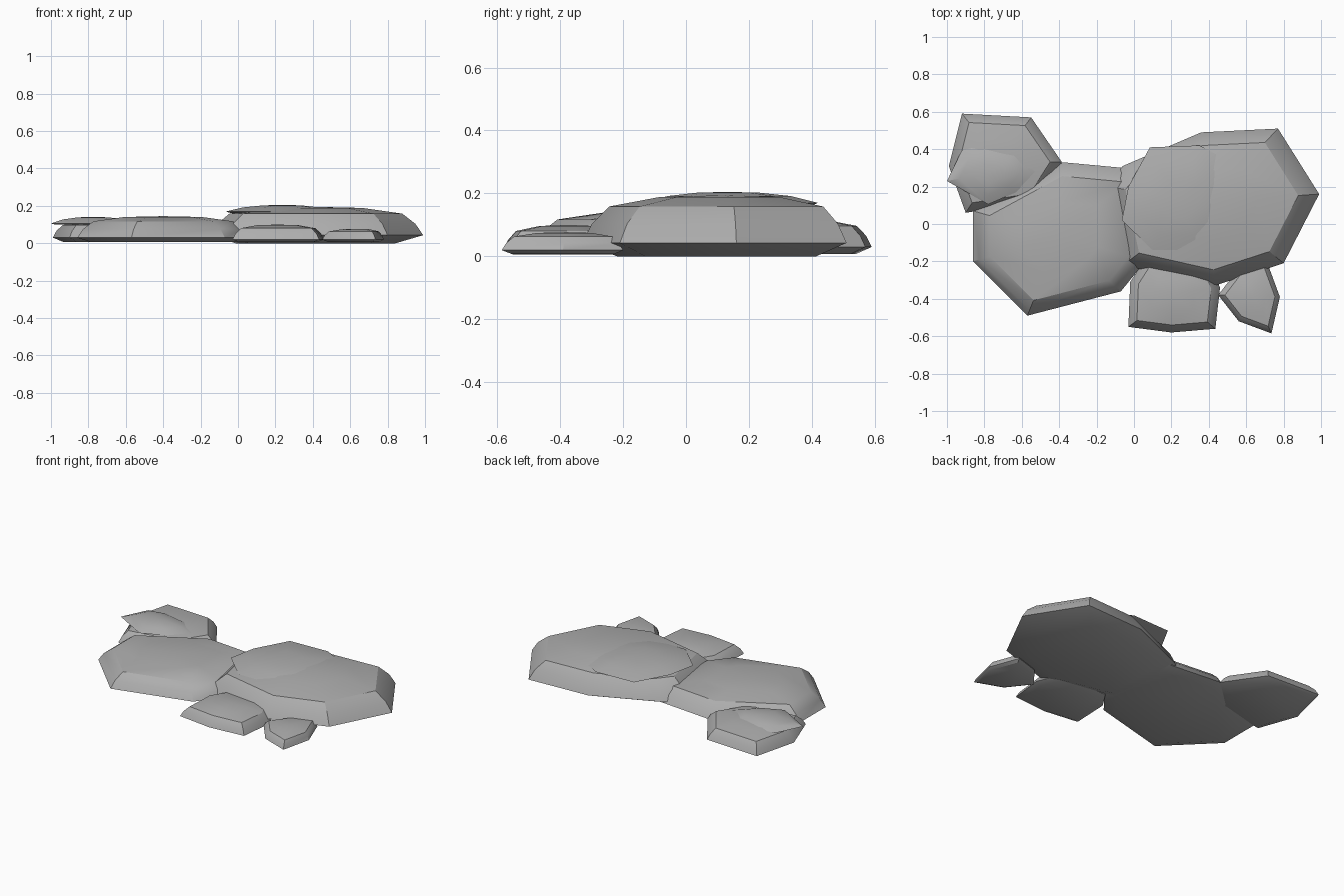
import bpy, bmesh, math

old = bpy.data.objects.get("Cube")
if old:
    bpy.data.objects.remove(old, do_unlink=True)

stone = bpy.data.materials.new("stone grey")
stone.use_nodes = True
GREY = (0.42, 0.42, 0.42, 1)
stone.diffuse_color = GREY
stone.node_tree.nodes["Principled BSDF"].inputs["Base Color"].default_value = GREY

# Ring profiles: (scale about the centre, fraction of height)
BOULDER = [(0.93, 0.40), (0.81, 0.76), (0.45, 0.96)]
SLAB = [(0.70, 0.62), (0.35, 0.93)]


def rock(name, outline, centre, base, rim, top, profile, under=0.75):
    """Faceted dome over an outline, with a shallow tapered underside."""
    cx, cy = centre
    bm = bmesh.new()

    def ring(scale, z):
        return [bm.verts.new((cx + (x - cx) * scale, cy + (y - cy) * scale, z))
                for x, y in outline]

    rings = [ring(under, base), ring(1, rim)]
    rings += [ring(s, rim + (top - rim) * f) for s, f in profile]
    n = len(outline)
    bm.faces.new(rings[0])
    for a, b in zip(rings, rings[1:]):
        for i in range(n):
            j = (i + 1) % n
            bm.faces.new((a[i], a[j], b[j], b[i]))
    apex = bm.verts.new((cx, cy, top))
    for i in range(n):
        bm.faces.new((rings[-1][i], rings[-1][(i + 1) % n], apex))
    bmesh.ops.recalc_face_normals(bm, faces=bm.faces)
    mesh = bpy.data.meshes.new(name)
    bm.to_mesh(mesh)
    bm.free()
    mesh.materials.append(stone)
    obj = bpy.data.objects.new(name, mesh)
    bpy.context.collection.objects.link(obj)
    bpy.ops.object.select_all(action='DESELECT')
    obj.select_set(True)
    bpy.context.view_layer.objects.active = obj
    bpy.ops.object.shade_smooth_by_angle(angle=math.radians(30))
    return obj


# Two main boulders
rock("large_boulder",
     [(.99, .16), (.77, .51), (.36, .49), (-.06, .31), (-.15, .2),
      (-.06, -.22), (.43, -.33), (.8, -.21)],
     (.40, .12), 0, .043, .195, BOULDER)
rock("left_boulder",
     [(-.86, .07), (-.86, -.2), (-.57, -.49), (-.07, -.36), (.06, -.2),
      (.05, .29), (-.38, .33)],
     (-.4, -.06), .008, .03, .145, BOULDER, .85)

# Smaller rocks around them
rock("back_rock",
     [(-.92, .59), (-.55, .57), (-.385, .33), (-.52, .12), (-.9, .06), (-.99, .31)],
     (-.72, .34), .008, .03, .118, BOULDER, .8)
rock("front_rock",
     [(-.02, -.31), (-.03, -.55), (.2, -.58), (.435, -.56), (.46, -.34),
      (.4, -.2), (.05, -.2)],
     (.21, -.37), .006, .02, .1, BOULDER, .85)
rock("corner_rock",
     [(.45, -.38), (.56, -.52), (.735, -.585), (.78, -.39), (.71, -.2), (.55, -.25)],
     (.64, -.38), .008, .02, .077, BOULDER, .85)

# Thin slabs lying on top
rock("top_slab",
     [(-.065, .02), (-.03, .2), (.085, .41), (.35, .42), (.5, .34), (.52, .08),
      (.46, -.04), (.35, -.14), (.1, -.14)],
     (.24, .13), .162, .17, .205, SLAB, .92)
rock("back_slab",
     [(-1, .23), (-.92, .395), (-.8, .42), (-.62, .38), (-.53, .28),
      (-.63, .17), (-.78, .105)],
     (-.78, .27), .1, .106, .141, SLAB, .9)
